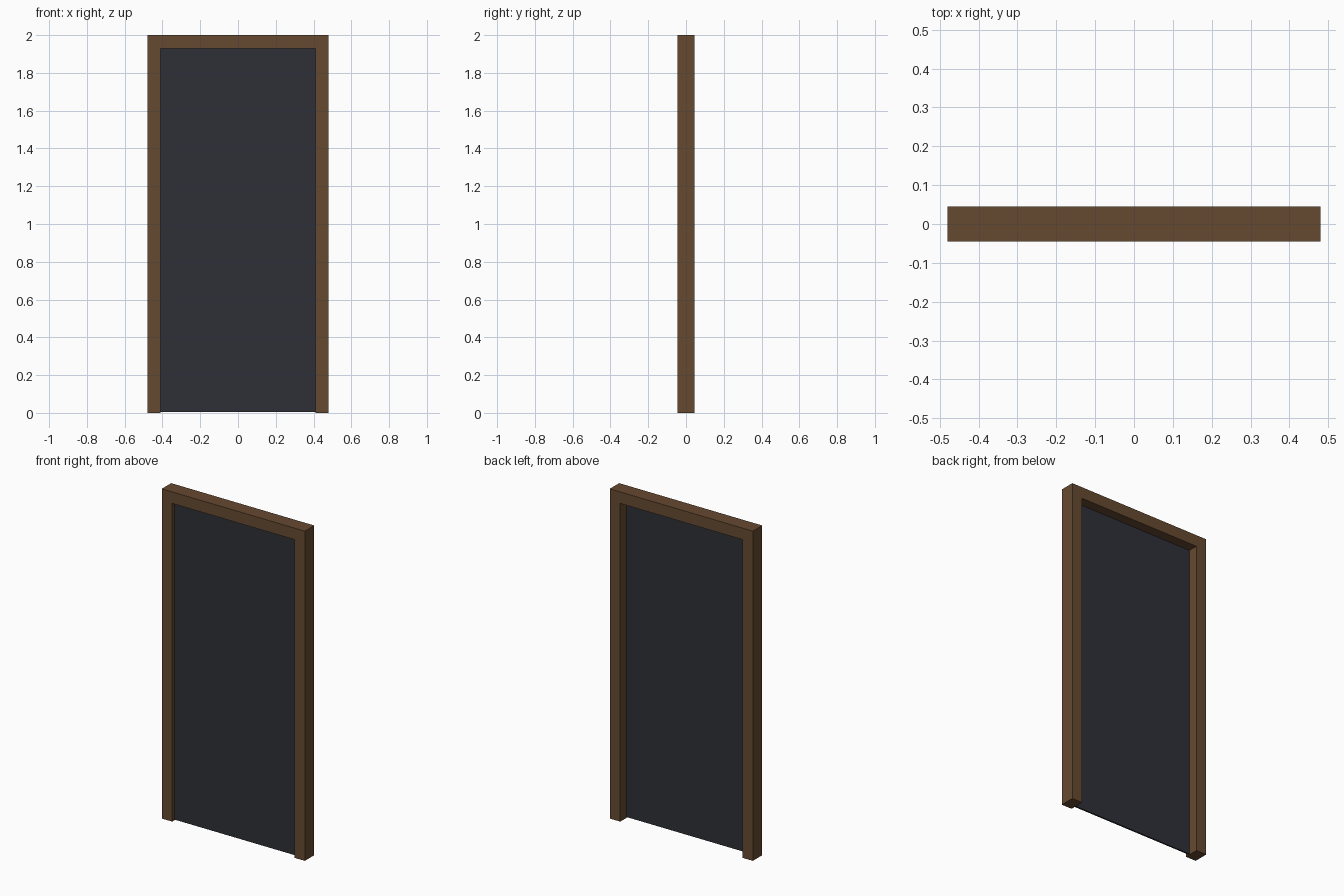
import bpy

cube = bpy.data.objects.get("Cube")
if cube:
    bpy.data.objects.remove(cube, do_unlink=True)


def material(name, rgb):
    mat = bpy.data.materials.new(name)
    mat.use_nodes = True
    mat.diffuse_color = (*rgb, 1)
    mat.node_tree.nodes["Principled BSDF"].inputs["Base Color"].default_value = (*rgb, 1)
    return mat


def box(name, low, high, mat):
    """Axis-aligned box between two corners."""
    bpy.ops.mesh.primitive_cube_add(size=1)
    obj = bpy.context.object
    obj.name = name
    obj.location = [(a + b) / 2 for a, b in zip(low, high)]
    obj.scale = [b - a for a, b in zip(low, high)]
    bpy.ops.object.transform_apply(location=True, rotation=False, scale=True)
    obj.data.materials.append(mat)
    return obj


wood = material("brown wood", (0.133, 0.067, 0.030))
slate = material("dark slate", (0.028, 0.030, 0.039))

HALF_WIDTH, HALF_DEPTH, HEIGHT, TRIM = 0.48, 0.045, 2.0, 0.07
INNER, HEAD = HALF_WIDTH - TRIM, HEIGHT - TRIM

# Frame: two jambs joined to a head of the same section
for name, side in (("left_jamb", 1), ("right_jamb", -1)):
    x1, x2 = sorted((side * INNER, side * HALF_WIDTH))
    box(name, (x1, -HALF_DEPTH, 0), (x2, HALF_DEPTH, HEAD), wood)
box("frame_head", (-HALF_WIDTH, -HALF_DEPTH, HEAD),
    (HALF_WIDTH, HALF_DEPTH, HEIGHT), wood)

# Thin panel, set nearer the front of the frame
box("door_panel", (-INNER, -0.025, 0.005), (INNER, -0.015, HEAD), slate)
